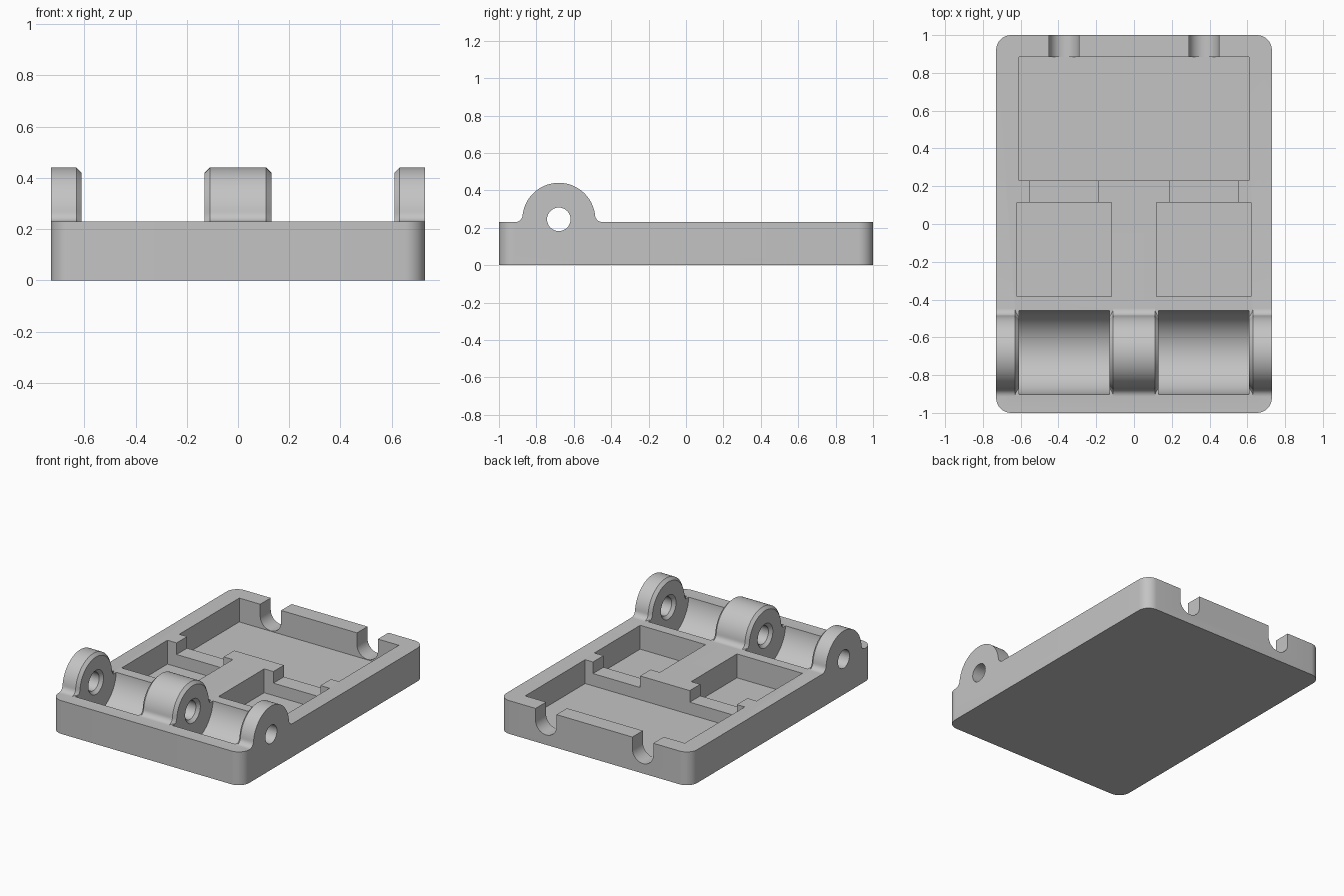
import bpy, bmesh, math
from math import sin, cos, pi

if "Cube" in bpy.data.objects:
    bpy.data.objects.remove(bpy.data.objects["Cube"], do_unlink=True)

HALF_X, HALF_Y, TOP = 0.73, 1.0, 0.23
PIN_Y, PIN_Z = -0.68, 0.245      # hinge axis
KNUCKLE_R, FILLET_R, CHAMFER = 0.195, 0.04, 0.02
INNER, OUTER = 0.13, 0.61        # gap between the knuckles
FLOOR = 0.065

grey = bpy.data.materials.new("plain grey")
grey.use_nodes = True
grey.diffuse_color = (0.55, 0.55, 0.55, 1)
grey.node_tree.nodes["Principled BSDF"].inputs["Base Color"].default_value = (0.55, 0.55, 0.55, 1)


def loft(name, rings):
    """Closed solid through matching rings of 3D points."""
    bm = bmesh.new()
    loops = [[bm.verts.new(p) for p in ring] for ring in rings]
    for a, b in zip(loops, loops[1:]):
        for i in range(len(a)):
            j = (i + 1) % len(a)
            bm.faces.new((a[i], a[j], b[j], b[i]))
    bm.faces.new(loops[0])
    bm.faces.new(loops[-1])
    bmesh.ops.recalc_face_normals(bm, faces=bm.faces)
    mesh = bpy.data.meshes.new(name)
    bm.to_mesh(mesh)
    bm.free()
    mesh.materials.append(grey)
    obj = bpy.data.objects.new(name, mesh)
    bpy.context.collection.objects.link(obj)
    return obj


def box(name, x0, x1, y0, y1, z0, z1):
    corners = [(x0, y0), (x1, y0), (x1, y1), (x0, y1)]
    return loft(name, [[(x, y, z) for x, y in corners] for z in (z0, z1)])


def arc(cx, cy, r, a0, a1, n):
    return [(cx + r * cos(a0 + (a1 - a0) * i / n),
             cy + r * sin(a0 + (a1 - a0) * i / n)) for i in range(n + 1)]


def combine(target, tool, operation):
    """Boolean the tool into the target and discard the tool."""
    mod = target.modifiers.new("combine", "BOOLEAN")
    mod.operation, mod.solver, mod.object = operation, "EXACT", tool
    graph = bpy.context.evaluated_depsgraph_get()
    mesh = bpy.data.meshes.new_from_object(target.evaluated_get(graph))
    target.modifiers.clear()
    target.data = mesh
    bpy.data.objects.remove(tool, do_unlink=True)


# Base plate with rounded corners
R = 0.08
outline = []
for k, (sx, sy) in enumerate([(1, 1), (-1, 1), (-1, -1), (1, -1)]):
    outline += arc(sx * (HALF_X - R), sy * (HALF_Y - R), R, k * pi / 2, (k + 1) * pi / 2, 10)
body = loft("hinged_tray", [[(x, y, z) for x, y in outline] for z in (0, TOP)])


# Hinge knuckles: round top, filleted into the plate, chamfered inner ends
def knuckle_ring(x, inset):
    r, f = KNUCKLE_R - inset, FILLET_R + inset
    fz = TOP + FILLET_R - PIN_Z
    fy = math.sqrt((KNUCKLE_R + FILLET_R) ** 2 - fz ** 2)
    t = math.atan2(fz, fy)
    pts = arc(fy, fz, f, 1.5 * pi, pi + t, 8)
    pts += arc(0, 0, r, t, pi - t, 48)[1:-1]
    pts += arc(-fy, fz, f, -t, -pi / 2, 8)
    pts += [(-fy, 0.1 - PIN_Z), (fy, 0.1 - PIN_Z)]
    return [(x, PIN_Y + y, PIN_Z + z) for y, z in pts]


for s in (-1, 1):
    side = loft("side_knuckle", [knuckle_ring(s * HALF_X, 0),
                                 knuckle_ring(s * (OUTER + CHAMFER), 0),
                                 knuckle_ring(s * OUTER, CHAMFER)])
    combine(body, side, "UNION")
middle = loft("middle_knuckle", [knuckle_ring(-INNER, CHAMFER),
                                 knuckle_ring(-INNER + CHAMFER, 0),
                                 knuckle_ring(INNER - CHAMFER, 0),
                                 knuckle_ring(INNER, CHAMFER)])
combine(body, middle, "UNION")


def round_ring(x, r, n):
    return [(x, PIN_Y + y, PIN_Z + z) for y, z in arc(0, 0, r, 0, 2 * pi, n)[:-1]]


for s in (-1, 1):
    # Round trough between the knuckles
    combine(body, loft("trough", [round_ring(s * x, 0.222, 72) for x in (INNER, OUTER)]), "DIFFERENCE")
    # Small pocket and the shallow channel to the large pocket
    x0, x1 = sorted((s * 0.12, s * 0.62))
    combine(body, box("small_pocket", x0, x1, -0.385, 0.115, FLOOR, 0.3), "DIFFERENCE")
    x0, x1 = sorted((s * 0.19, s * 0.55))
    combine(body, box("channel", x0, x1, 0.1, 0.25, 0.15, 0.3), "DIFFERENCE")

combine(body, box("large_pocket", -OUTER, OUTER, 0.23, 0.885, FLOOR, 0.3), "DIFFERENCE")

# U-shaped cable notches through the back wall
for s in (-1, 1):
    u = arc(s * 0.37, 0.148, 0.08, pi, 2 * pi, 20)
    u += [(s * 0.37 + 0.08, 0.3), (s * 0.37 - 0.08, 0.3)]
    combine(body, loft("notch", [[(x, y, z) for x, z in u] for y in (0.875, 1.1)]), "DIFFERENCE")

# Pin hole, countersunk on the inner knuckle faces
HOLE, SINK = 0.063, 0.083
half = [(INNER - CHAMFER, HOLE), (INNER, SINK), (OUTER, SINK), (OUTER + CHAMFER, HOLE), (0.8, HOLE)]
steps = [(-x, r) for x, r in reversed(half)] + half
combine(body, loft("pin_hole", [round_ring(x, r, 32) for x, r in steps]), "DIFFERENCE")

# Smooth the curves, keep the edges crisp
bpy.ops.object.select_all(action="DESELECT")
body.select_set(True)
bpy.context.view_layer.objects.active = body
bpy.ops.object.shade_smooth_by_angle(angle=math.radians(30))
